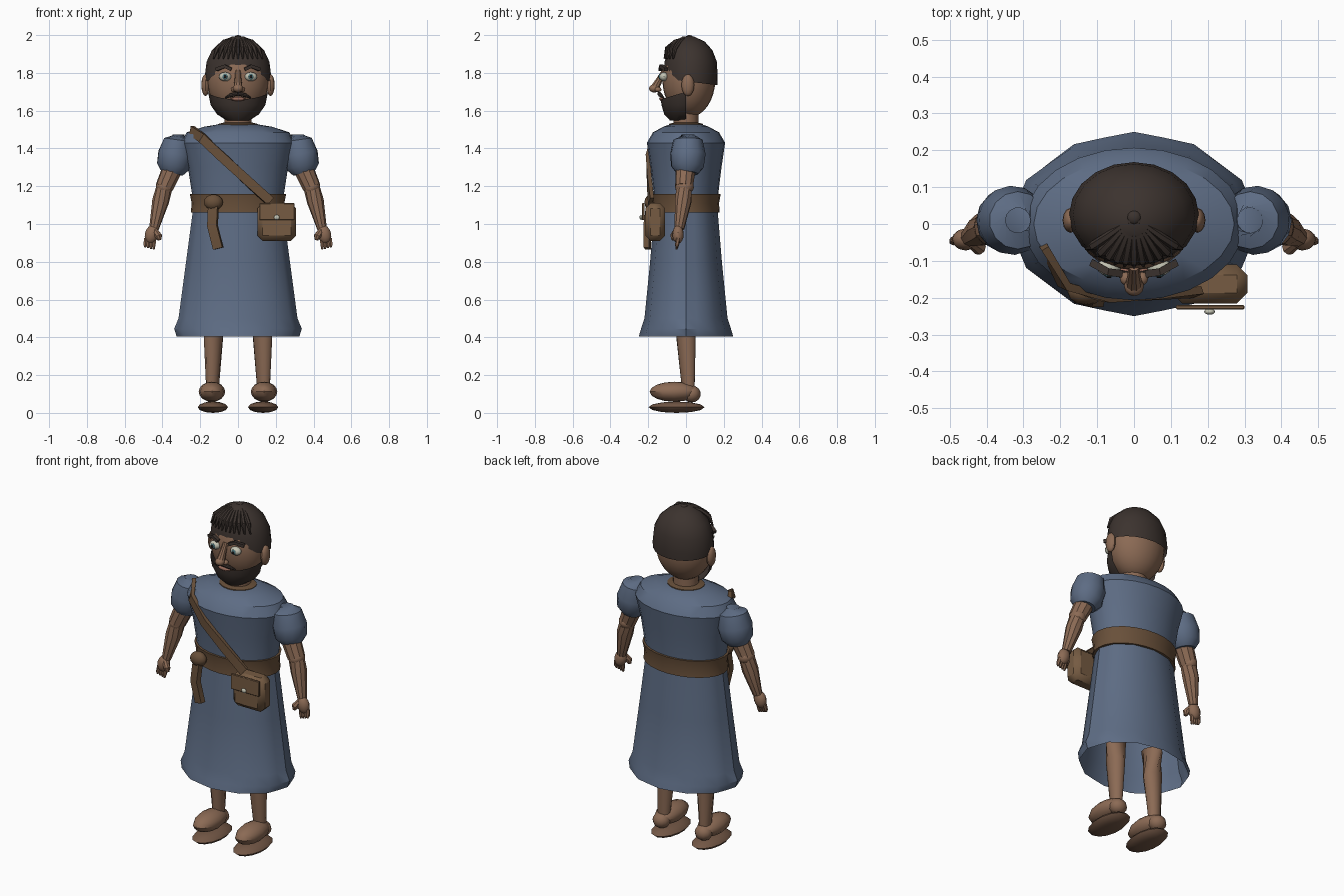
import bpy, bmesh, math
from mathutils import Vector, Matrix

if "Cube" in bpy.data.objects:
    bpy.data.objects.remove(bpy.data.objects["Cube"], do_unlink=True)

parts = []


def material(name, r, g, b):
    m = bpy.data.materials.new(name)
    m.use_nodes = True
    m.diffuse_color = (r, g, b, 1)
    shader = m.node_tree.nodes["Principled BSDF"]
    shader.inputs["Base Color"].default_value = (r, g, b, 1)
    shader.inputs["Roughness"].default_value = 0.8
    return m


CLOTH = material("blue_cloth", 0.11, 0.15, 0.23)
SKIN = material("skin", 0.26, 0.145, 0.09)
HAIR = material("dark_hair", 0.045, 0.033, 0.028)
LEATHER = material("leather", 0.14, 0.08, 0.042)
BAG = material("bag_leather", 0.18, 0.105, 0.055)
SOLE = material("sole", 0.17, 0.095, 0.06)
WHITE = material("eye_white", 0.55, 0.55, 0.45)
IRIS = material("iris", 0.07, 0.17, 0.19)
BLACK = material("pupil", 0.01, 0.01, 0.01)
LIP = material("lip", 0.3, 0.14, 0.1)


def finish(name, bm, mat):
    bmesh.ops.recalc_face_normals(bm, faces=bm.faces)
    mesh = bpy.data.meshes.new(name)
    bm.to_mesh(mesh)
    bm.free()
    mesh.materials.append(mat)
    obj = bpy.data.objects.new(name, mesh)
    bpy.context.collection.objects.link(obj)
    parts.append(obj)
    return obj


def skin_rings(bm, rings, caps=(True, True)):
    """Bridge lists of points into a tube."""
    loops = [[bm.verts.new(p) for p in ring] for ring in rings]
    n = len(loops[0])
    for a, b in zip(loops, loops[1:]):
        for i in range(n):
            j = (i + 1) % n
            bm.faces.new((a[i], a[j], b[j], b[i]))
    for cap, loop in zip(caps, (loops[0], loops[-1])):
        if cap:
            bm.faces.new(loop)


def loft(name, rings, mat, n=24, caps=(True, True), fold=0.0, cuts=()):
    """Stack horizontal ellipses given as (centre y, z, rx, ry)."""
    bm = bmesh.new()
    outline = []
    for cy, z, rx, ry in rings:
        ring = []
        for i in range(n):
            a = math.tau * i / n
            k = 1 - fold * (i % 2)
            ring.append((rx * k * math.cos(a), cy + ry * k * math.sin(a), z))
        outline.append(ring)
    skin_rings(bm, outline, caps)
    for point, normal in cuts:
        bmesh.ops.bisect_plane(bm, geom=bm.verts[:] + bm.edges[:] + bm.faces[:],
                               plane_co=point, plane_no=normal, clear_outer=True)
    return finish(name, bm, mat)


def tube(name, path, mat, n=10):
    """Round limb along points given as (x, y, z, radius)."""
    bm = bmesh.new()
    pts = [Vector(p[:3]) for p in path]
    rings = []
    for i, p in enumerate(pts):
        t = pts[min(i + 1, len(pts) - 1)] - pts[max(i - 1, 0)]
        q = t.to_track_quat("Z", "Y")
        rings.append([p + q @ Vector((math.cos(a), math.sin(a), 0)) * path[i][3]
                      for a in (math.tau * k / n for k in range(n))])
    skin_rings(bm, rings)
    return finish(name, bm, mat)


def ribbon(name, path, width, thick, mat):
    """Flat strip along a path, facing away from the body axis."""
    bm = bmesh.new()
    pts = [Vector(p) for p in path]
    rings = []
    for i, p in enumerate(pts):
        t = (pts[min(i + 1, len(pts) - 1)] - pts[max(i - 1, 0)]).normalized()
        out = Vector((p.x, p.y * 2.5, 0)).normalized()
        side = t.cross(out).normalized() * width / 2
        out = out * thick / 2
        rings.append([p + side + out, p - side + out, p - side - out, p + side - out])
    skin_rings(bm, rings)
    return finish(name, bm, mat)


def ball(name, loc, radii, mat, u=12, v=8, tilt=0.0):
    bm = bmesh.new()
    m = (Matrix.Translation(loc) @ Matrix.Rotation(tilt, 4, "Y")
         @ Matrix.Diagonal((*radii, 1)))
    bmesh.ops.create_uvsphere(bm, u_segments=u, v_segments=v, radius=1, matrix=m)
    return finish(name, bm, mat)


def box(name, loc, size, mat, bevel):
    bm = bmesh.new()
    bmesh.ops.create_cube(bm, size=1, matrix=Matrix.Translation(loc) @ Matrix.Diagonal((*size, 1)))
    obj = finish(name, bm, mat)
    mod = obj.modifiers.new("Bevel", "BEVEL")
    mod.width, mod.segments = bevel, 1
    return obj


# Tunic, collar and belt
loft("tunic_top", [(0, 1.06, .235, .165), (0, 1.17, .245, .172), (0, 1.3, .265, .188),
                   (0, 1.43, .3, .207), (0, 1.485, .272, .175), (0, 1.515, .18, .12),
                   (0, 1.53, .09, .075)], CLOTH)
loft("tunic_skirt", [(0, 1.1, .235, .165), (0, .8, .275, .19), (0, .5, .315, .22),
                     (0, .445, .338, .238), (0, .405, .325, .25)],
     CLOTH, caps=(True, False), fold=.03)
loft("collar", [(0, 1.51, .108, .092), (0, 1.53, .105, .09), (0, 1.538, .07, .06)], LEATHER)
loft("belt", [(0, 1.06, .25, .178), (0, 1.11, .245, .175), (0, 1.16, .255, .184)], LEATHER)
ball("belt_knot", (-.13, -.185, 1.115), (.05, .035, .042), LEATHER)
ribbon("belt_tail", [(-.13, -.19, 1.1), (-.135, -.205, .99), (-.105, -.205, .87)],
       .052, .03, LEATHER)

# Shoulder strap and bag
ribbon("bag_strap", [(-.245, -.06, 1.495), (-.19, -.165, 1.455), (-.08, -.2, 1.35),
                     (.05, -.195, 1.23), (.17, -.185, 1.12)], .05, .022, LEATHER)
box("bag_body", (.205, -.163, 1.01), (.205, .105, .2), BAG, .028)
box("bag_flap", (.207, -.226, 1.065), (.185, .013, .09), BAG, .003)
ball("bag_button", (.205, -.238, 1.035), (.015, .008, .013), WHITE)

# Head, hair and beard
loft("neck", [(0, 1.5, .072, .066), (0, 1.64, .07, .066)], SKIN, n=16)
ball("head", (0, .015, 1.765), (.164, .14, .2), SKIN, 24, 16)
loft("hair_cap", [(.025, 1.7, .172, .14), (.025, 1.78, .176, .143), (.025, 1.86, .166, .138),
                  (.022, 1.92, .138, .118), (.018, 1.965, .09, .082), (.012, 1.993, .03, .03)],
     HAIR, n=20, caps=(False, True),
     cuts=[((0, -.04, 1.76), (0, -.89, -1)), ((0, -.04, 1.76), (0, -.12, -1))])
ball("hair_crown", (0, .018, 1.988), (.02, .02, .012), HAIR)
for i in range(-5, 6):
    x = i * .026
    y = .02 - .135 * math.sqrt(1 - (x / .17) ** 2)
    tube("hair_strand", [(x * .08, .01, 1.988, .008), (x * .55, y * .5, 1.966, .012),
                         (x * .85, y * .88, 1.93, .013), (x, y, 1.875, .004)], HAIR, 6)
loft("beard", [(-.01, 1.548, .06, .075), (-.005, 1.58, .11, .11), (0, 1.63, .145, .13),
               (0, 1.72, .163, .138)], HAIR, n=20, caps=(True, False),
     cuts=[((0, 0, 1.7), (0, -.3, 1)), ((0, 0, 1.6), (0, 1, 0))])
ball("mouth", (0, -.128, 1.662), (.04, .014, .011), LIP)

# Nose
tube("nose_bridge", [(0, -.115, 1.81, .014), (0, -.14, 1.765, .018), (0, -.165, 1.72, .024)], SKIN)
ball("nose_tip", (0, -.168, 1.718), (.027, .028, .022), SKIN)

for s, side in ((1, "left_"), (-1, "right_")):
    # Face features
    ball(side + "nostril", (s * .022, -.148, 1.712), (.016, .018, .014), SKIN)
    ball(side + "eye", (s * .068, -.117, 1.78), (.033, .024, .024), WHITE)
    ball(side + "iris", (s * .068, -.138, 1.78), (.014, .006, .015), IRIS)
    ball(side + "pupil", (s * .068, -.144, 1.78), (.007, .003, .008), BLACK)
    ribbon(side + "brow", [(s * .035, -.135, 1.818), (s * .07, -.13, 1.835),
                           (s * .115, -.105, 1.818)], .018, .02, HAIR)
    tube(side + "moustache", [(0, -.142, 1.69, .01), (s * .035, -.136, 1.683, .011),
                              (s * .068, -.118, 1.668, .004)], HAIR, 8)
    ball(side + "ear", (s * .172, .01, 1.735), (.022, .034, .058), SKIN)

    # Sleeve and arm
    tube(side + "sleeve", [(s * .315, .01, 1.475, .035), (s * .315, .01, 1.445, .078),
                           (s * .33, .01, 1.37, .094), (s * .342, .008, 1.305, .088),
                           (s * .35, .006, 1.268, .058)], CLOTH, 14)
    tube(side + "upper_arm", [(s * .335, 0, 1.32, .056), (s * .39, -.01, 1.195, .048)], SKIN)
    ball(side + "elbow", (s * .39, -.008, 1.195), (.046, .05, .04), SKIN, tilt=s * -.4)
    tube(side + "forearm", [(s * .388, -.01, 1.2, .043), (s * .41, -.015, 1.12, .045),
                            (s * .445, -.035, .975, .026)], SKIN)

    # Hand with thumb and fingers
    ball(side + "palm", (s * .457, -.042, .945), (.036, .03, .05), SKIN, tilt=s * -.25)
    tube(side + "thumb", [(s * .44, -.05, .965, .016), (s * .42, -.065, .935, .02),
                          (s * .415, -.067, .915, .01)], SKIN, 8)
    for k in range(4):
        x = .442 + k * .015
        tube(side + "finger", [(s * x, -.042, .925, .011), (s * (x + .004), -.047, .89, .011),
                               (s * (x + .004), -.05, .865 + .004 * k, .005)], SKIN, 6)

    # Leg and sandal
    tube(side + "leg", [(s * .125, 0, .55, .058), (s * .13, 0, .4, .052),
                        (s * .135, .012, .13, .034)], SKIN, 12)
    ball(side + "foot", (s * .138, -.062, .112), (.07, .13, .053), SKIN)
    ball(side + "heel", (s * .138, .03, .1), (.05, .048, .045), SKIN)
    ball(side + "sole", (s * .133, -.05, .03), (.082, .148, .03), SOLE, 14, 6)

# Smooth shading with sharp edges kept
bpy.ops.object.select_all(action="DESELECT")
for obj in parts:
    obj.select_set(True)
bpy.context.view_layer.objects.active = parts[0]
bpy.ops.object.shade_smooth_by_angle(angle=math.radians(35))
